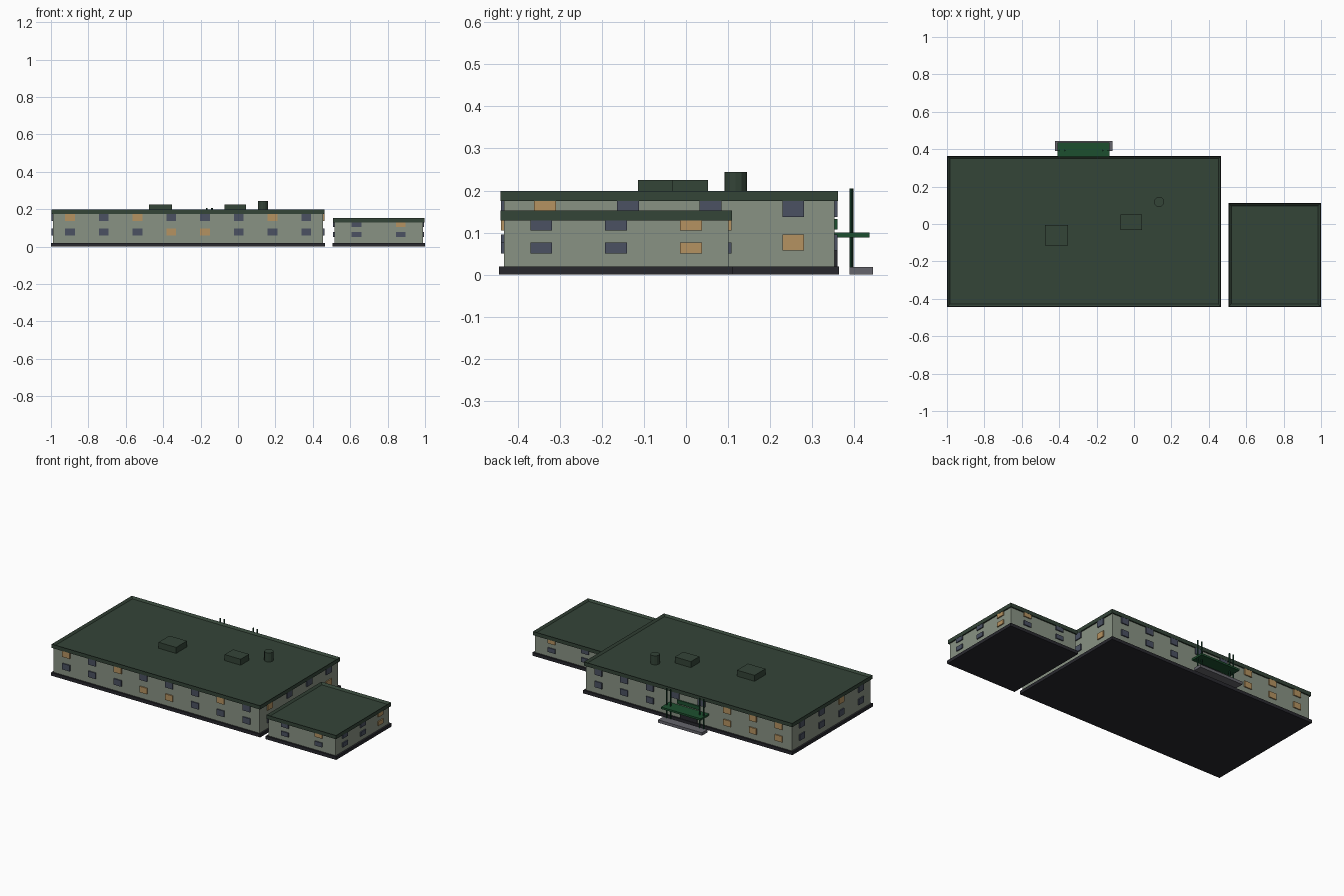
import bpy, bmesh

if "Cube" in bpy.data.objects:
    bpy.data.objects.remove(bpy.data.objects["Cube"])


def material(name, rgb):
    m = bpy.data.materials.new(name)
    m.diffuse_color = (*rgb, 1)
    m.use_nodes = True
    m.node_tree.nodes["Principled BSDF"].inputs["Base Color"].default_value = m.diffuse_color
    return m


WALL = material("pale_wall", (0.25, 0.29, 0.23))
ROOF = material("roof_green", (0.034, 0.058, 0.039))
BASE = material("dark_base", (0.021, 0.021, 0.027))
GLASS = material("dark_glass", (0.07, 0.083, 0.122))
LIT = material("lit_glass", (0.46, 0.29, 0.12))
STONE = material("step_grey", (0.13, 0.13, 0.15))
GREEN = material("canopy_green", (0.012, 0.078, 0.028))
POST = material("post_green", (0.008, 0.05, 0.025))


def finish(name, bm, mat):
    bmesh.ops.recalc_face_normals(bm, faces=bm.faces)
    me = bpy.data.meshes.new(name)
    bm.to_mesh(me)
    bm.free()
    ob = bpy.data.objects.new(name, me)
    bpy.context.collection.objects.link(ob)
    me.materials.append(mat)
    return ob


def add_box(bm, x0, x1, y0, y1, z0, z1):
    vs = bmesh.ops.create_cube(bm, size=1)["verts"]
    for v in vs:
        v.co = (x1 if v.co.x > 0 else x0, y1 if v.co.y > 0 else y0, z1 if v.co.z > 0 else z0)


def box(name, mat, *ext):
    bm = bmesh.new()
    add_box(bm, *ext)
    return finish(name, bm, mat)


def parapet_roof(name, x0, x1, y0, y1, z0, z1):
    # slab whose top is inset and sunk to leave a raised rim
    bm = bmesh.new()
    add_box(bm, x0, x1, y0, y1, z0, z1)
    bm.normal_update()
    top = max(bm.faces, key=lambda f: f.calc_center_median().z)
    bmesh.ops.inset_region(bm, faces=[top], thickness=0.017)
    for v in top.verts:
        v.co.z -= 0.012
    finish(name, bm, ROOF)


def cylinder(name, mat, x, y, z0, z1, r, n):
    bm = bmesh.new()
    bmesh.ops.create_cone(bm, cap_ends=True, segments=n, radius1=r, radius2=r, depth=z1 - z0)
    bmesh.ops.translate(bm, verts=bm.verts, vec=(x, y, (z0 + z1) / 2))
    return finish(name, bm, mat)


def window_row(name, walls, side, z0, z1, pattern):
    # pattern runs along +x or +y: b = dark, a = lit, - = none
    x0, x1, y0, y1 = walls
    w, out, sunk = 0.026, 0.007, 0.004
    lo, hi = (x0, x1) if side in ("front", "back") else (y0, y1)
    step = (hi - lo) / len(pattern)
    for kind, mat, label in (("b", GLASS, "dark"), ("a", LIT, "lit")):
        if kind not in pattern:
            continue
        bm = bmesh.new()
        for i, p in enumerate(pattern):
            if p != kind:
                continue
            c = lo + step * (i + 0.5)
            if side == "front":
                add_box(bm, c - w, c + w, y0 - out, y0 + sunk, z0, z1)
            elif side == "back":
                add_box(bm, c - w, c + w, y1 - sunk, y1 + out, z0, z1)
            elif side == "left":
                add_box(bm, x0 - out, x0 + sunk, c - w, c + w, z0, z1)
            else:
                add_box(bm, x1 - sunk, x1 + out, c - w, c + w, z0, z1)
        finish(f"{name}_{side}_windows_{label}", bm, mat)


def building(name, walls, parapet, rows):
    x0, x1, y0, y1 = walls
    z_rim, z_top = parapet
    box(name + "_walls", WALL, x0, x1, y0, y1, 0.018, z_rim + 0.005)
    d = 0.011
    box(name + "_base", BASE, x0 - d, x1 + d, y0 - d, y1 + d, 0, 0.02)
    d = 0.008
    parapet_roof(name + "_roof", x0 - d, x1 + d, y0 - d, y1 + d, z_rim, z_top)
    for floor, (z0, z1, sides) in rows.items():
        for side, pattern in sides.items():
            window_row(f"{name}_{floor}", walls, side, z0, z1, pattern)


# main block
building("main", (-0.989, 0.455, -0.433, 0.353), (0.175, 0.199), {
    "lower": (0.058, 0.096, dict(front="bbbaabbb", back="aaa--bbb", left="bbbb", right="bbba")),
    "upper": (0.137, 0.176, dict(front="ababbbab", back="aaabbbbb", left="babb", right="abbb")),
})

# side annex
building("annex", (0.516, 0.988, -0.433, 0.101), (0.129, 0.153), {
    "lower": (0.05, 0.077, dict(front="bb", back="bb", left="bbb", right="bba")),
    "upper": (0.105, 0.131, dict(front="ba", back="ba", left="bbb", right="bba")),
})

# rooftop equipment
box("roof_unit_large", ROOF, -0.477, -0.354, -0.114, -0.005, 0.18, 0.225)
box("roof_unit_small", ROOF, -0.071, 0.042, -0.033, 0.052, 0.18, 0.225)
cylinder("roof_vent", ROOF, 0.134, 0.118, 0.18, 0.244, 0.027, 12)

# rear entrance
CX = -0.269
box("entrance_door", BASE, CX - 0.06, CX + 0.06, 0.349, 0.36, 0.018, 0.085)
box("entrance_panel", GREEN, CX - 0.08, CX + 0.08, 0.349, 0.36, 0.108, 0.132)
box("entrance_canopy", GREEN, CX - 0.139, CX + 0.139, 0.35, 0.436, 0.088, 0.1)
box("entrance_step", STONE, CX - 0.154, CX + 0.154, 0.389, 0.444, 0, 0.018)
for i, dx in enumerate((-0.13, -0.102, 0.102, 0.13)):
    cylinder(f"canopy_post_{i + 1}", POST, CX + dx, 0.393, 0.016, 0.205, 0.0045, 8)
